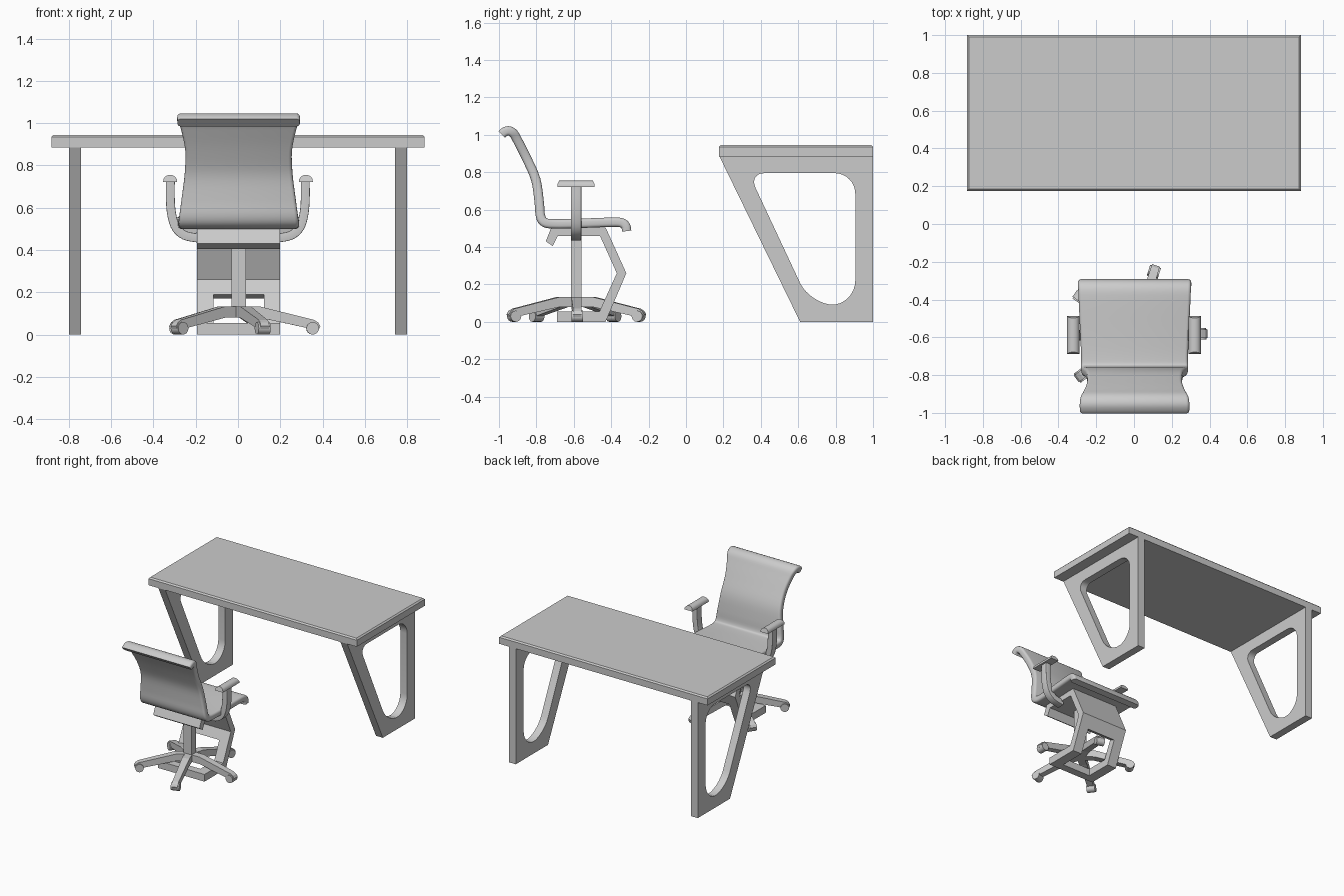
import bpy, bmesh
from math import cos, sin, pi, radians
from mathutils import Vector, Matrix

if "Cube" in bpy.data.objects:
    bpy.data.objects.remove(bpy.data.objects["Cube"])

CX, CY = 0.003, -0.588          # chair centre


def finish(name, bm, smooth=None):
    bmesh.ops.recalc_face_normals(bm, faces=bm.faces)
    me = bpy.data.meshes.new(name)
    bm.to_mesh(me)
    bm.free()
    ob = bpy.data.objects.new(name, me)
    bpy.context.collection.objects.link(ob)
    if smooth:
        bpy.ops.object.select_all(action='DESELECT')
        ob.select_set(True)
        bpy.context.view_layer.objects.active = ob
        bpy.ops.object.shade_smooth_by_angle(angle=radians(smooth))
    return ob


def yz(a, b, d):                # side profile, extruded along x
    return Vector((d, a, b))


def xz(a, b, d):                # front profile, extruded along y
    return Vector((a, d, b))


def prism(name, pts, lo, hi, put=yz, smooth=None, polys=None):
    """Extrude a flat outline (or several joined polygons) from lo to hi."""
    bm = bmesh.new()
    vs = [bm.verts.new(put(p[0], p[1], lo)) for p in pts]
    faces = [bm.faces.new([vs[i] for i in poly]) for poly in polys or [range(len(vs))]]
    region = faces + list(bm.edges) + list(bm.verts)
    new = bmesh.ops.extrude_face_region(bm, geom=region, use_keep_orig=True)['geom']
    verts = [v for v in new if isinstance(v, bmesh.types.BMVert)]
    bmesh.ops.translate(bm, verts=verts, vec=put(0, 0, hi - lo))
    return finish(name, bm, smooth)


def cut(ob, cutter):
    cutter.hide_render = True
    mod = ob.modifiers.new("opening", 'BOOLEAN')
    mod.operation, mod.solver, mod.object = 'DIFFERENCE', 'EXACT', cutter
    dg = bpy.context.evaluated_depsgraph_get()
    me = bpy.data.meshes.new_from_object(ob.evaluated_get(dg))
    ob.modifiers.clear()
    ob.data = me
    bpy.data.objects.remove(cutter)


def round_corners(corners, steps=8):
    """corners: (a, b, tangent length); gives steps + 1 points per corner"""
    out, n = [], len(corners)
    for i, (a, b, t) in enumerate(corners):
        c = Vector((a, b))
        u = (Vector(corners[i - 1][:2]) - c).normalized() * t
        w = (Vector(corners[(i + 1) % n][:2]) - c).normalized() * t
        for k in range(steps + 1):
            s = k / steps
            out.append(c + u * ((1 - s)**3 + 1.35 * (1 - s)**2 * s)
                       + w * (s**3 + 1.35 * s**2 * (1 - s)))
    return out


def ribbon(name, path, thick, r, put=yz, centre=0.0, sub=4):
    """Sweep a rounded strip along (a, b, half width) points."""
    P = [Vector(p) for p in path]
    P = [2 * P[0] - P[1]] + P + [2 * P[-1] - P[-2]]
    line = []
    for i in range(1, len(P) - 2):
        p0, p1, p2, p3 = P[i - 1:i + 3]
        for k in range(sub):
            s = k / sub
            line.append(0.5 * (2 * p1 + (p2 - p0) * s + (2 * p0 - 5 * p1 + 4 * p2 - p3) * s**2
                               + (3 * p1 - p0 - 3 * p2 + p3) * s**3))
    line.append(P[-2])
    bm, rings = bmesh.new(), []
    for i, p in enumerate(line):
        t = (line[min(i + 1, len(line) - 1)] - line[max(i - 1, 0)]).to_2d().normalized()
        nrm = Vector((-t.y, t.x))
        ring = []
        for q, (sx, sy) in enumerate(((1, 1), (-1, 1), (-1, -1), (1, -1))):
            for k in range(4):
                ang = pi / 2 * (q + k / 3)
                u = sx * (p.z - r) + r * cos(ang)
                v = sy * (thick / 2 - r) + r * sin(ang)
                ring.append(bm.verts.new(put(p.x + nrm.x * v, p.y + nrm.y * v, centre + u)))
        rings.append(ring)
    n = len(rings[0])
    for A, B in zip(rings, rings[1:]):
        for k in range(n):
            bm.faces.new((A[k], A[(k + 1) % n], B[(k + 1) % n], B[k]))
    bm.faces.new(rings[0])
    bm.faces.new(rings[-1])
    return finish(name, bm, 40)


# Desk top with a small chamfer on the upper edges
bm = bmesh.new()
bmesh.ops.create_cube(bm, size=1, matrix=Matrix.Translation((0, 0.588, 0.915))
                      @ Matrix.Diagonal((1.766, 0.824, 0.06, 1)))
top = [e for e in bm.edges if all(v.co.z > 0.93 for v in e.verts)]
bmesh.ops.bevel(bm, geom=top, offset=0.01, segments=1, affect='EDGES')
finish("desk_top", bm)

# Desk legs: slanted panels with a rounded opening, four polygons around the hole
outer = [(0.178, 0.886), (1, 0.886), (1, 0), (0.61, 0)]
hole = round_corners([(0.335, 0.795, 0.085), (0.905, 0.795, 0.11),
                      (0.905, 0.09, 0.13), (0.665, 0.09, 0.13)])
quarters = [[i, (i + 1) % 4] + [4 + (9 * i + 4 + k) % 36 for k in range(9, -1, -1)]
            for i in range(4)]
for side, lo in (("left", -0.8), ("right", 0.742)):
    prism(side + "_desk_leg", outer + hole, lo, lo + 0.058, yz, 35, quarters)

# Seat and back in one curved shell
ribbon("seat_shell", [
    (-0.317, 0.485, 0.300), (-0.323, 0.513, 0.300), (-0.350, 0.531, 0.298),
    (-0.42, 0.532, 0.295), (-0.58, 0.526, 0.288), (-0.70, 0.524, 0.283),
    (-0.755, 0.531, 0.284), (-0.778, 0.565, 0.280), (-0.785, 0.64, 0.270),
    (-0.803, 0.76, 0.255), (-0.85, 0.87, 0.252), (-0.898, 0.965, 0.270),
    (-0.923, 1.008, 0.285), (-0.95, 1.021, 0.290), (-0.973, 1.013, 0.290),
    (-0.985, 1.002, 0.289)], 0.05, 0.016, yz, CX)

# Folded support plate under the seat, running down to a floor frame
plate = prism("support_plate", [
    (-0.75, 0.43), (-0.72, 0.505), (-0.43, 0.505), (-0.319, 0.26), (-0.43, 0),
    (-0.69, 0), (-0.69, 0.055), (-0.463, 0.055), (-0.37, 0.26), (-0.46, 0.46),
    (-0.685, 0.46), (-0.712, 0.405)], CX - 0.196, CX + 0.196)
cut(plate, prism("plate_cutter", [(-0.63, -0.1), (-0.63, 0.1), (-0.5, 0.23),
                                  (-0.26, 0.13), (-0.26, -0.1)], CX - 0.12, CX + 0.12))

# Column
prism("column", [(CY - 0.028, 0.08), (CY + 0.028, 0.08), (CY + 0.028, 0.47), (CY - 0.028, 0.47)],
      CX - 0.034, CX + 0.034)

# Five star legs with casters
for i in range(5):
    turn = Matrix.Translation((CX, CY, 0)) @ Matrix.Rotation(radians(1 + 72 * i), 4, 'Z')
    foot = prism(f"star_leg_{i + 1}", [
        (0, 0.133), (0.1, 0.133), (0.355, 0.07), (0.375, 0.058), (0.386, 0.04),
        (0.38, 0.026), (0.32, 0.032), (0.1, 0.08), (0, 0.08)], -0.027, 0.027, xz)
    for v in foot.data.vertices:        # taper outward
        v.co.y *= 1 - 0.7 * max(0, v.co.x - 0.1)
    foot.data.transform(turn)
    wheel = [(0.35 + 0.03 * cos(k * pi / 8), 0.03 + 0.03 * sin(k * pi / 8)) for k in range(16)]
    caster = prism(f"caster_{i + 1}", wheel, -0.03, 0.03, xz, 40)
    caster.data.transform(turn)

# Armrests: curved bracket and domed pad on each side
for side, s in (("left", -1), ("right", 1)):
    ribbon(side + "_arm", [(s * x - 0.001, z, 0.028) for x, z in (
        (0.319, 0.725), (0.319, 0.64), (0.312, 0.565), (0.292, 0.505),
        (0.25, 0.469), (0.18, 0.455))], 0.042, 0.003, xz, CY)
    dome = [(s * 0.321 + 0.033 * cos(k * pi / 10), 0.722 + 0.033 * sin(k * pi / 10)**0.8)
            for k in range(10)] + [(s * 0.321 - 0.033, 0.722)]
    pad = prism(side + "_arm_pad", dome, CY - 0.1, CY + 0.1, xz, 40)
    for v in pad.data.vertices:         # slightly rounded ends
        v.co.y -= 0.5 * max(0, v.co.z - 0.735) * (1 if v.co.y > CY else -1)
